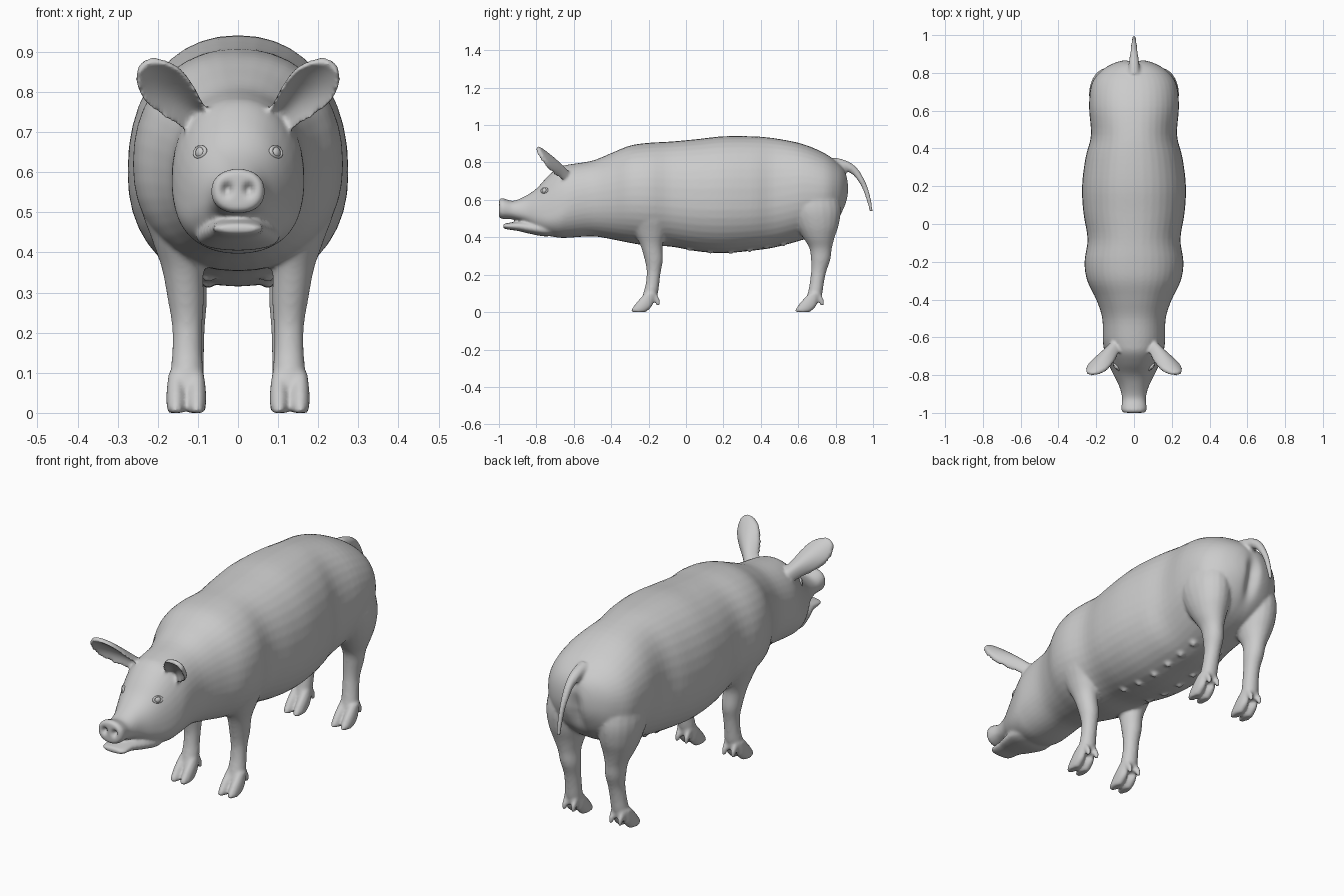
import bpy, bmesh
from math import sin, cos, pi, exp
from mathutils import Vector

if "Cube" in bpy.data.objects:
    bpy.data.objects.remove(bpy.data.objects["Cube"])

bm = bmesh.new()


def spline(stations, steps=4):
    """Smoothly interpolate rows of numbers."""
    p = [stations[0]] + list(stations) + [stations[-1]]
    rows = []
    for i in range(1, len(p) - 2):
        for k in range(steps):
            t = k / steps
            rows.append([0.5 * (2 * b + (c - a) * t + (2 * a - 5 * b + 4 * c - d) * t ** 2
                                + (3 * b - a - 3 * c + d) * t ** 3)
                         for a, b, c, d in zip(p[i - 1], p[i], p[i + 1], p[i + 2])])
    return rows + [list(stations[-1])]


def loft(rings):
    """Closed skin through equal-length rings of points."""
    loops = [[bm.verts.new(co) for co in r] for r in rings]
    n = len(loops[0])
    faces = [bm.faces.new((a[i], a[(i + 1) % n], b[(i + 1) % n], b[i]))
             for a, b in zip(loops, loops[1:]) for i in range(n)]
    faces += [bm.faces.new(loops[0]), bm.faces.new(loops[-1])]
    bmesh.ops.recalc_face_normals(bm, faces=faces)


def power(v, e):
    return abs(v) ** e * (1 if v >= 0 else -1)


def barrel(stations, n=40):
    """Loft along y; rows are y, top, bottom, widest z, half width."""
    rings = []
    for y, top, bot, mid, hw in spline(stations):
        ring = []
        for i in range(n):
            a = 2 * pi * i / n
            c, s = power(cos(a), 0.91), power(sin(a), 0.91)
            ring.append((hw * c, y, mid + s * ((top - mid) if s > 0 else (mid - bot))))
        rings.append(ring)
    loft(rings)


def column(stations, sx, dx=0, dy=0, n=20):
    """Loft along z; rows are z, x, y, radius x, radius y."""
    loft([[(sx * (x + dx + rx * cos(2 * pi * i / n)), y + dy + ry * sin(2 * pi * i / n), z)
           for i in range(n)] for z, x, y, rx, ry in spline(stations)])


# Head and trunk
barrel([(-1.0, .600, .508, .553, .056), (-.985, .610, .498, .553, .067),
        (-.96, .603, .498, .55, .066), (-.92, .595, .495, .54, .063),
        (-.86, .62, .475, .53, .078), (-.80, .66, .43, .52, .108),
        (-.74, .725, .41, .51, .135), (-.68, .775, .398, .53, .155),
        (-.62, .79, .398, .57, .165), (-.50, .81, .405, .60, .168),
        (-.40, .85, .39, .61, .20), (-.30, .89, .37, .62, .248),
        (-.20, .905, .355, .62, .262), (-.08, .912, .35, .61, .246),
        (.06, .925, .325, .60, .268), (.20, .94, .315, .60, .275),
        (.35, .94, .328, .60, .257), (.47, .93, .345, .61, .228),
        (.62, .90, .385, .64, .238), (.74, .85, .43, .64, .225),
        (.81, .80, .49, .65, .175), (.85, .755, .56, .65, .11),
        (.868, .70, .61, .655, .05)])
# Lower jaw
barrel([(-.978, .468, .452, .46, .035), (-.965, .474, .444, .46, .06),
        (-.90, .484, .434, .46, .067), (-.84, .485, .42, .45, .086),
        (-.76, .48, .405, .44, .105), (-.70, .46, .41, .435, .09)])

FRONT_LEG = [(.64, .16, -.19, .07, .12), (.52, .16, -.19, .082, .125), (.43, .147, -.19, .067, .09),
             (.36, .138, -.185, .052, .06), (.28, .13, -.172, .045, .049),
             (.22, .127, -.172, .038, .038), (.16, .127, -.178, .037, .036),
             (.11, .127, -.187, .040, .039), (.06, .127, -.20, .038, .04)]
HIND_LEG = [(.68, .13, .67, .085, .13), (.56, .138, .685, .10, .142), (.47, .138, .70, .09, .118),
            (.40, .135, .71, .07, .085), (.34, .128, .72, .050, .06),
            (.28, .122, .72, .045, .052), (.22, .12, .71, .038, .041),
            (.16, .122, .70, .038, .038), (.11, .125, .692, .040, .039), (.06, .127, .68, .038, .04)]
TOE = [(.10, 0, .685, .018, .03), (.06, 0, .662, .023, .043), (.03, 0, .645, .024, .05),
       (.008, 0, .628, .022, .045), (0, 0, .625, .018, .038)]
DEWCLAW = [(.10, 0, .705, .012, .012), (.065, 0, .723, .013, .014), (.035, 0, .728, .008, .009)]

EAR_ROOT, EAR_TIP = Vector((.085, -.625, .715)), Vector((.235, -.795, .872))
EAR = [(0, .036, .028), (.25, .042, .036), (.5, .056, .034), (.72, .06, .024), (.88, .046, .014),
       (.97, .026, .006), (1, .012, .002)]

for sx in (1, -1):
    # Legs with cloven feet
    for leg, dy in ((FRONT_LEG, -.877), (HIND_LEG, 0)):
        column(leg, sx)
        for side in (-1, 1):
            column(TOE, sx, .129 + side * .026, dy)
            column(DEWCLAW, sx, .127 + side * .024, dy)
    # Cupped ears
    axis = (EAR_TIP - EAR_ROOT).normalized()
    across = Vector((.73, .26, -.63))
    across = (across - axis * across.dot(axis)).normalized()
    back = axis.cross(across)
    rings = []
    for v, hw, cup in spline(EAR):
        c = EAR_ROOT.lerp(EAR_TIP, v)
        s_row = [k / 6 - 1 for k in range(13)]
        ring = [c + across * hw * s + back * (cup * (1 - s * s) + o) - back * cup / 2
                for o, row in ((.011, s_row), (-.011, s_row[::-1])) for s in row]
        rings.append([(sx * q.x, q.y, q.z) for q in ring])
    loft(rings)
    # Teats
    for y, z in ((.02, .342), (.13, .328), (.24, .325), (.34, .336), (.43, .352), (.52, .368)):
        r = bmesh.ops.create_uvsphere(bm, u_segments=12, v_segments=8, radius=.017)
        bmesh.ops.translate(bm, verts=r['verts'], vec=(sx * .075, y, z))

# Tail
path = spline([(.79, .795, .034), (.86, .78, .027), (.91, .745, .02), (.955, .67, .015),
               (.98, .59, .012), (.99, .535, .009)])
rings = []
for i, (y, z, r) in enumerate(path):
    a, b = path[max(i - 1, 0)], path[min(i + 1, len(path) - 1)]
    t = Vector((0, b[0] - a[0], b[1] - a[1])).normalized()
    nrm = Vector((0, -t.z, t.y))
    rings.append([Vector((r * cos(2 * pi * k / 12), y, z)) + nrm * r * sin(2 * pi * k / 12)
                  for k in range(12)])
loft(rings)

# Fuse everything into one skin
mesh = bpy.data.meshes.new("pig_body")
bm.to_mesh(mesh)
bm.free()
body = bpy.data.objects.new("pig_body", mesh)
bpy.context.collection.objects.link(body)
bpy.context.view_layer.objects.active = body
body.select_set(True)
rm = body.modifiers.new("fuse", 'REMESH')
rm.mode, rm.voxel_size = 'VOXEL', .0075
sm = body.modifiers.new("soften", 'SMOOTH')
sm.factor, sm.iterations = .5, 7
for name in ("fuse", "soften"):
    bpy.ops.object.modifier_apply(modifier=name)

# Nostrils and cleft between the haunches
for v in body.data.vertices:
    x, y, z = v.co
    if y < -.975:
        v.co.y += .022 * exp(-((abs(x) - .027) / .011) ** 2 - ((z - .557) / .014) ** 2)
    elif .7 < y < .89:
        v.co.y -= .03 * exp(-(x / .03) ** 2 - ((z - .60) / .09) ** 2)
body.data.shade_smooth()

# Eyes and eyelids
for sx, side in ((1, "left"), (-1, "right")):
    look = Vector((sx * .75, -.6, .25)).normalized()
    pos = Vector((sx * .088, -.752, .648))
    bpy.ops.mesh.primitive_uv_sphere_add(segments=24, ring_count=16, radius=.018, location=pos)
    eye = bpy.context.object
    eye.name = side + "_eye"
    eye.data.shade_smooth()
    bpy.ops.mesh.primitive_torus_add(major_radius=.017, minor_radius=.005, major_segments=28,
                                     minor_segments=10, location=pos + look * .009,
                                     rotation=look.to_track_quat('Z', 'Y').to_euler())
    lid = bpy.context.object
    lid.name = side + "_eyelid"
    lid.scale = (1.15, .8, 1)
    lid.data.shade_smooth()
